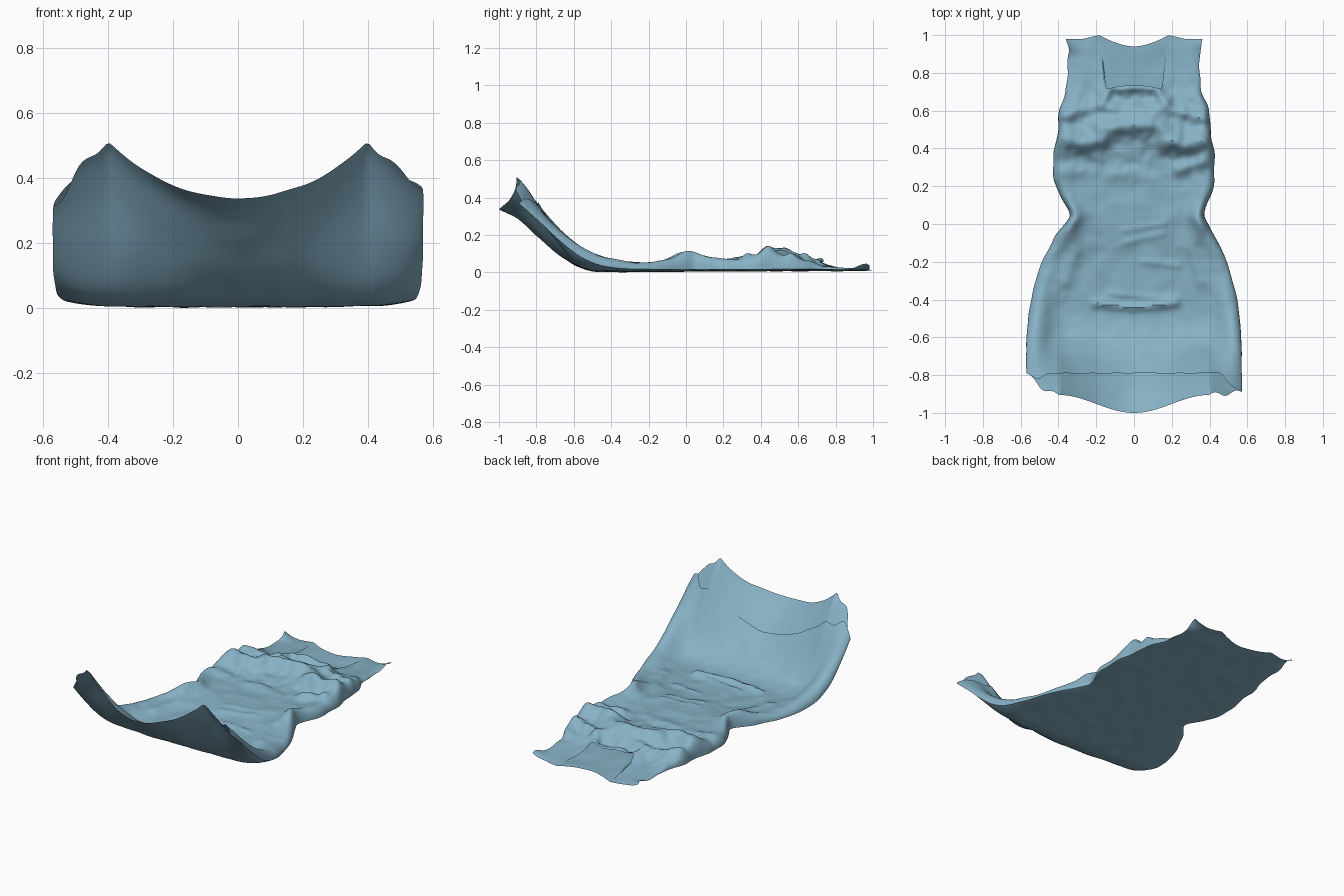
import bpy, bmesh, math
from mathutils import Vector, noise

if "Cube" in bpy.data.objects:
    bpy.data.objects.remove(bpy.data.objects["Cube"])


def curve(points):
    """Smooth curve through (key, value) pairs."""
    def f(k):
        if k <= points[0][0]:
            return points[0][1]
        if k >= points[-1][0]:
            return points[-1][1]
        i = max(j for j in range(len(points) - 1) if points[j][0] <= k)

        def slope(j):
            a, b = points[max(j - 1, 0)], points[min(j + 1, len(points) - 1)]
            return (b[1] - a[1]) / (b[0] - a[0])
        (x0, y0), (x1, y1) = points[i], points[i + 1]
        h = x1 - x0
        t = (k - x0) / h
        return (y0 * (1 + 2 * t) * (1 - t) ** 2 + slope(i) * h * t * (1 - t) ** 2
                + y1 * t * t * (3 - 2 * t) + slope(i + 1) * h * t * t * (t - 1))
    return f


def smooth(a, b, v):
    t = max(0, min(1, (v - a) / (b - a)))
    return t * t * (3 - 2 * t)


# Silhouette half width along the dress
width = curve([(-1, .57), (-.8, .57), (-.6, .568), (-.4, .545), (-.2, .49), (-.1, .44), (0, .38),
               (.05, .36), (.15, .395), (.25, .43), (.35, .425), (.45, .41), (.6, .395),
               (.7, .36), (.8, .35), (.9, .35), (1, .365)])
# Height of the underside and side seams, gap between layers, extra puff near the sides
under = curve([(-1, .345), (-.9, .295), (-.8, .205), (-.7, .115), (-.6, .05), (-.5, .016),
               (-.4, .012), (1, .018)])
seam = curve([(-.9, .42), (-.8, .31), (-.7, .20), (-.6, .115), (-.5, .06), (-.4, .035), (-.25, .025),
              (.72, .025), (.88, .025), (.96, .055), (1, .03)])
gap = curve([(-.85, .012), (-.6, .017), (-.4, .026), (-.2, .03), (0, .05), (.15, .05), (.3, .045),
             (.45, .06), (.6, .05), (.7, .03), (.8, .014), (.97, .002)])
puff = curve([(-.85, .01), (-.75, .05), (-.6, .09), (-.5, .07), (-.4, .045), (-.25, .022),
              (-.1, .032), (.03, .055), (.15, .03), (.35, .02), (.6, .02), (.75, .005), (1, 0)])


def curl(u):
    # Hem curls up to a pointed corner, then drops to the side
    a = abs(u)
    return .22 * (a / .7) ** 1.8 if a < .7 else .22 - (.45 if u > 0 else .3) * (a - .7)


def back_hem(u):
    a = abs(u)
    if a < .7:
        return -.905 - .095 * (.5 + .5 * math.cos(math.pi * a / .7))
    e = (a - .7) / .3
    return -.905 + .012 * math.sin(3 * math.pi * e) + (.015 * e if u > 0 else .115 * e ** 1.6)


def back_top(u):
    # Back neckline rising to two pointed strap ends
    a = abs(u)
    return .94 + .06 * (a / .5) ** 1.8 if a < .5 else .98 + .02 * max(0, 1 - (a - .5) / .25)


def front_hem(u):
    a = abs(u)
    return -.79 + (back_hem(u) + .79) * smooth(.78, 1, a) + .012 * noise.noise((u * 5, 0, 3))


def front_top(u):
    # Low scooped neckline between two shoulder straps
    a = abs(u)
    s = smooth(.40, .53, a)
    return (.735 - .02 * (a / .4) ** 2 * (1 - s)) * (1 - s) + back_top(u) * s


# Folds on the upper layer: path, height, width
FOLDS = [
    ([(-.42, .45), (-.27, .43), (-.18, .45), (-.16, .51), (0, .535), (.13, .52), (.17, .45),
      (.26, .42), (.42, .45)], .06, .06),
    ([(-.40, .57), (-.2, .62), (0, .615), (.2, .60), (.38, .56)], .025, .035),
    ([(-.17, .65), (-.12, .72), (.12, .72), (.17, .64)], .03, .03),
    ([(-.42, .27), (-.2, .28), (.1, .25)], .012, .04),
    ([(.24, .29), (.36, .33)], .03, .035),
    ([(-.36, .04), (-.31, -.15), (-.36, -.3)], .018, .04),
    ([(.37, .04), (.30, -.12), (.36, -.3)], .018, .04),
    ([(-.2, -.42), (0, -.445), (.22, -.42)], .022, .022),
    ([(-.12, -.37), (.22, -.40)], .009, .016),
    ([(-.05, -.1), (.15, -.05)], .008, .018),
    ([(.05, -.2), (.24, -.22)], .009, .018),
    ([(-.05, -.03), (.16, .0)], .007, .018),
]


def fold_height(x, y):
    p, total = Vector((x, y)), 0
    for path, height, spread in FOLDS:
        best = 9
        for a, b in zip(path, path[1:]):
            a, d = Vector(a), Vector(b) - Vector(a)
            t = max(0, min(1, (p - a).dot(d) / d.length_squared))
            best = min(best, (p - a - d * t).length)
        total += height * math.exp(-(best / spread) ** 2)
    return total


def lower_z(u, x, y):
    a, base = abs(u), under(y)
    t = smooth(-.55, -.9, y)
    side = (seam(y) - base) * a ** 9
    z = base + side * (1 - t) + curl(u) * t
    return z + .006 * noise.noise((x * 9, y * 9, 4)) * (1 - a ** 4)


def upper_z(u, x, y):
    a = abs(u)
    fade = smooth(-.8, -.7, y)
    crumple = .35 + smooth(.2, .35, y) * smooth(.78, .7, y)
    wrinkle = (.011 * noise.noise((x * 11, y * 13, 2)) + .006 * noise.noise((x * 24, y * 24, 7))) * crumple
    side = puff(y) * math.exp(-((a - .93) / .15) ** 2)
    lift = max(.002, gap(y) + side + (fold_height(x, y) + wrinkle) * fade)
    return lower_z(u, x, y) + lift * math.sqrt(1 - a ** 14) * smooth(1.0, .95, y)


def panel(name, hem, top, height, up, columns=96, rows=130):
    bm = bmesh.new()
    grid = []
    for j in range(rows + 1):
        row = []
        v = j / rows
        for i in range(columns + 1):
            s = 2 * i / columns - 1
            u = math.copysign(1 - (1 - abs(s)) ** 1.5, s)
            # Straight rows in the middle, following the outline only near both ends
            if v < .15:
                y = hem(u) + (-.6 - hem(u)) * v / .15
            elif v < .85:
                y = -.6 + 1.24 * (v - .15) / .7
            else:
                y = .64 + (top(u) - .64) * (v - .85) / .15
            ragged = .016 * noise.noise((u * 2, y * 9, 1)) * abs(u) ** 4 * smooth(1, .9, y) \
                * (.4 + .6 * smooth(-.3, 0, y))
            sway = .013 * math.exp(-((y - .02) / .15) ** 2)
            x = u * width(y) + ragged + sway
            row.append(bm.verts.new((x, y, height(u, x, y))))
        grid.append(row)
    for j in range(rows):
        for i in range(columns):
            q = [grid[j][i], grid[j][i + 1], grid[j + 1][i + 1], grid[j + 1][i]]
            bm.faces.new(q if up else q[::-1])
    mesh = bpy.data.meshes.new(name)
    bm.to_mesh(mesh)
    bm.free()
    obj = bpy.data.objects.new(name, mesh)
    bpy.context.collection.objects.link(obj)
    bpy.context.view_layer.objects.active = obj
    obj.select_set(True)
    bpy.ops.object.shade_smooth_by_angle(angle=math.radians(40))
    obj.select_set(False)
    mat = bpy.data.materials.get("blue_cloth") or bpy.data.materials.new("blue_cloth")
    mat.diffuse_color = (.24, .44, .56, 1)
    mat.use_nodes = True
    mat.node_tree.nodes["Principled BSDF"].inputs["Base Color"].default_value = mat.diffuse_color
    mesh.materials.append(mat)
    return obj


# Back layer lies on the ground with its hem curling up; front layer rests on it
back = panel("dress_back", back_hem, back_top, lower_z, False)
front = panel("dress_front", front_hem, front_top, upper_z, True)

# Settle the dress on the ground
low = min(v.co.z for v in back.data.vertices)
for part in (back, front):
    for v in part.data.vertices:
        v.co.z -= low
